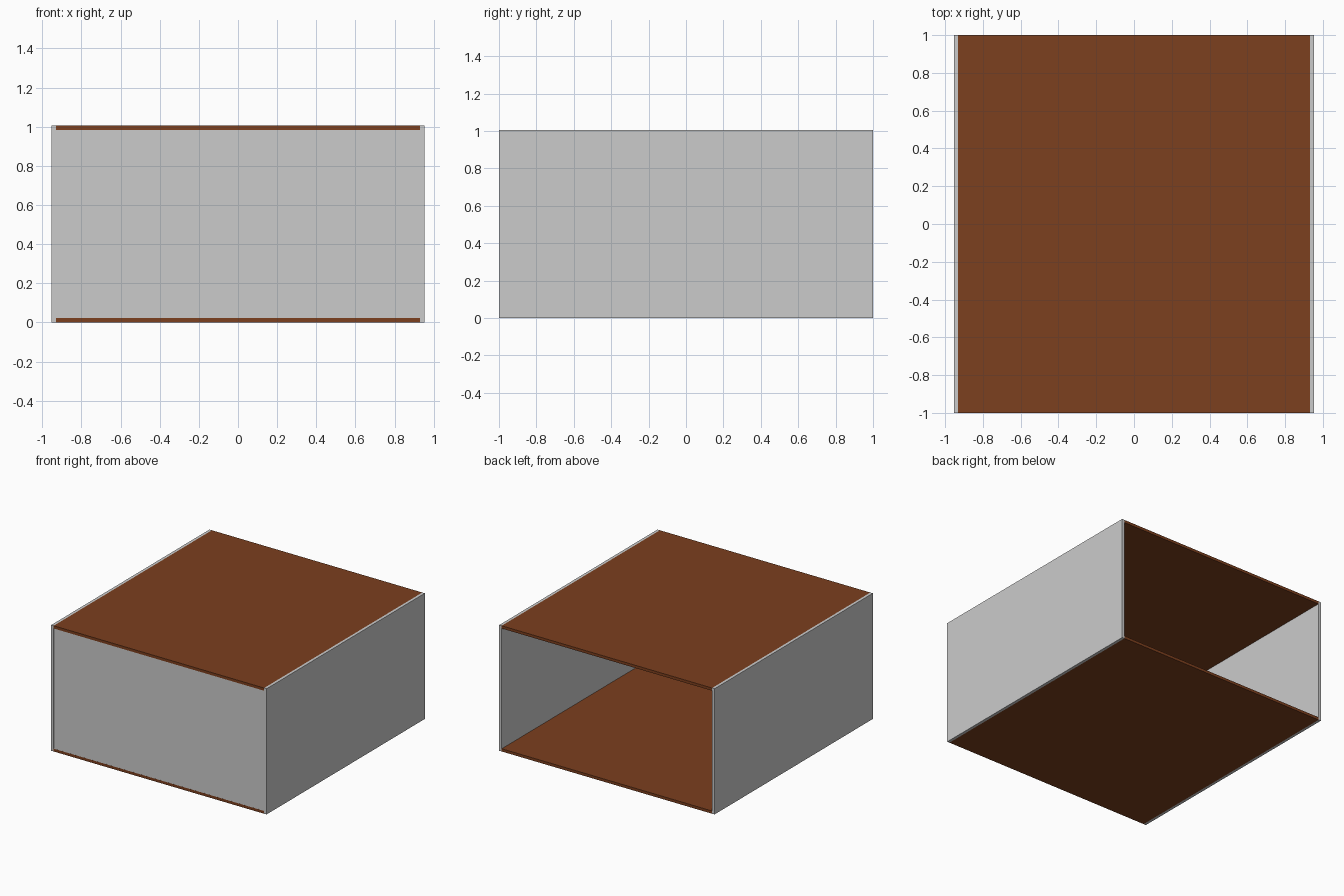
import bpy

if "Cube" in bpy.data.objects:
    bpy.data.objects.remove(bpy.data.objects["Cube"])

HALF_W, HALF_D, H, T = 0.953, 1.0, 1.006, 0.022

wood = bpy.data.materials.new("brown_wood")
wood.diffuse_color = (0.2, 0.05, 0.013, 1)
wood.use_nodes = True
wood.node_tree.nodes["Principled BSDF"].inputs["Base Color"].default_value = wood.diffuse_color


def board(name, size, centre, material=None):
    bpy.ops.mesh.primitive_cube_add(size=1, location=centre)
    ob = bpy.context.object
    ob.name = name
    ob.scale = size
    bpy.ops.object.transform_apply(location=False, rotation=False, scale=True)
    if material:
        ob.data.materials.append(material)
    return ob


# Side walls
for name, s in (("left_wall", -1), ("right_wall", 1)):
    board(name, (T, 2 * HALF_D, H), (s * (HALF_W - T / 2), 0, H / 2))

# Top and bottom boards between the walls
for name, z in (("bottom_board", T / 2), ("top_board", H - T / 2)):
    board(name, (2 * (HALF_W - T), 2 * HALF_D, T), (0, 0, z), wood)

# Thin sheet closing the front; the rear stays open
mesh = bpy.data.meshes.new("front_panel")
y = -HALF_D + 0.0005
mesh.from_pydata([(-HALF_W, y, 0), (HALF_W, y, 0), (HALF_W, y, H), (-HALF_W, y, H)],
                 [], [(0, 1, 2, 3)])
panel = bpy.data.objects.new("front_panel", mesh)
bpy.context.collection.objects.link(panel)
